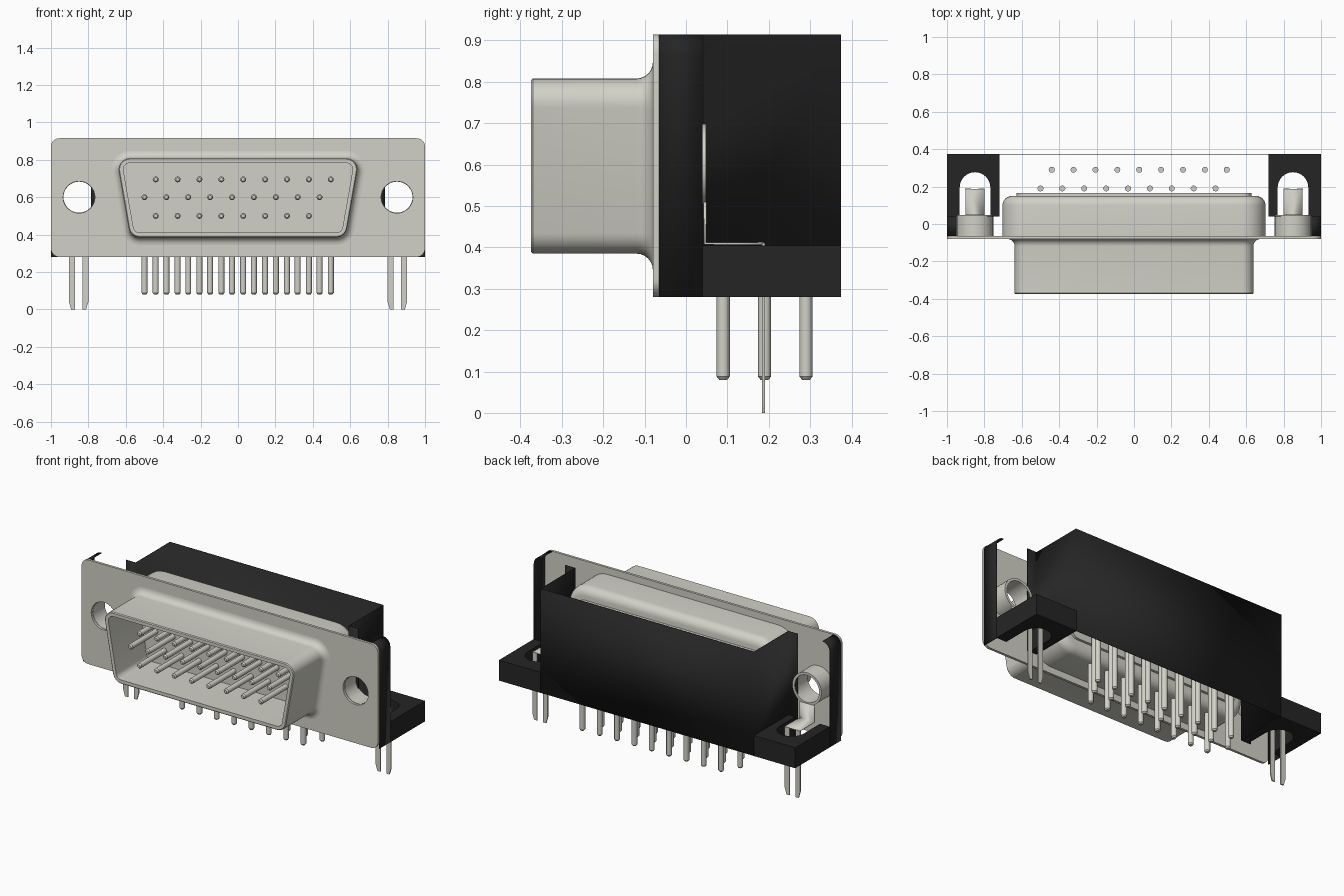
import bpy, bmesh, math
from mathutils import Vector, Matrix

cube = bpy.data.objects.get("Cube")
if cube:
    bpy.data.objects.remove(cube, do_unlink=True)


def material(name, rgb):
    m = bpy.data.materials.new(name)
    m.use_nodes = True
    m.diffuse_color = (*rgb, 1)
    b = m.node_tree.nodes["Principled BSDF"]
    b.inputs["Base Color"].default_value = (*rgb, 1)
    b.inputs["Roughness"].default_value = 0.5
    return m


METAL = material("warm grey metal", (0.645, 0.638, 0.572))
BLACK = material("black plastic", (0.0194, 0.0185, 0.0185))


def finish(name, bm, mat):
    """Turn a bmesh into an object, smooth with sharp edges above 35 degrees."""
    bmesh.ops.remove_doubles(bm, verts=bm.verts, dist=1e-5)
    bmesh.ops.recalc_face_normals(bm, faces=bm.faces)
    for f in bm.faces:
        f.smooth = True
    for e in bm.edges:
        e.smooth = e.calc_face_angle(0) < math.radians(35)
    me = bpy.data.meshes.new(name)
    bm.to_mesh(me)
    bm.free()
    me.materials.append(mat)
    ob = bpy.data.objects.new(name, me)
    bpy.context.collection.objects.link(ob)
    return ob


def arc(cx, cy, r, a0, a1, n=8):
    """Points along an arc, angles in degrees."""
    return [(cx + r * math.cos(math.radians(a0 + (a1 - a0) * i / n)),
             cy + r * math.sin(math.radians(a0 + (a1 - a0) * i / n))) for i in range(n + 1)]


def slab(name, loops, lo, hi, axis, mat):
    """Extrude a flat outline with holes from lo to hi along 'y' or 'z'."""
    cu = bpy.data.curves.new(name, 'CURVE')
    cu.dimensions, cu.fill_mode, cu.extrude = '2D', 'BOTH', (hi - lo) / 2
    for pts in loops:
        sp = cu.splines.new('POLY')
        sp.points.add(len(pts) - 1)
        for p, q in zip(sp.points, pts):
            p.co = (*q, 0, 1)
        sp.use_cyclic_u = True
    tmp = bpy.data.objects.new(name, cu)
    me = bpy.data.meshes.new_from_object(tmp)
    bm = bmesh.new()
    bm.from_mesh(me)
    bpy.data.objects.remove(tmp)
    bpy.data.curves.remove(cu)
    bpy.data.meshes.remove(me)
    mid = (lo + hi) / 2
    for v in bm.verts:
        x, y, z = v.co
        v.co = (x, z + mid, y) if axis == 'y' else (x, y, z + mid)
    return finish(name, bm, mat)


def ribbon(name, pts, sweep, mat, thickness):
    """Sweep an open path of 3D points along a vector into a thin sheet."""
    bm = bmesh.new()
    a = [bm.verts.new(p) for p in pts]
    b = [bm.verts.new(Vector(p) + Vector(sweep)) for p in pts]
    for i in range(len(pts) - 1):
        bm.faces.new((a[i], a[i + 1], b[i + 1], b[i]))
    ob = finish(name, bm, mat)
    mod = ob.modifiers.new("thickness", 'SOLIDIFY')
    mod.thickness, mod.offset = thickness, 0
    return ob


def d_ring(o, y):
    """Rounded trapezoid cross-section, grown by o, at depth y."""
    r = 0.06 + o
    tx, bx, tz, bz = 0.578, 0.525, 0.748, 0.445
    t = 10
    pts = (arc(tx, tz, r, -t, 90) + arc(-tx, tz, r, 90, 180 + t)
           + arc(-bx, bz, r, 180 + t, 270) + arc(bx, bz, r, 270, 360 - t))
    return [(x, y, z) for x, z in pts]


def d_loft(name, rings, mat, cap_start=False):
    """Skin through trapezoid rings and close the last one."""
    bm = bmesh.new()
    loops = [[bm.verts.new(p) for p in d_ring(*r)] for r in rings]
    for a, b in zip(loops, loops[1:]):
        for i in range(len(a)):
            j = (i + 1) % len(a)
            bm.faces.new((a[i], a[j], b[j], b[i]))
    bm.faces.new(loops[-1])
    if cap_start:
        bm.faces.new(loops[0])
    return finish(name, bm, mat)


def pins(name, starts, direction, length, r, mat):
    """Round pins with chamfered tips, all in one mesh."""
    bm = bmesh.new()
    d = Vector(direction)
    rot = d.to_track_quat('Z', 'Y').to_matrix().to_4x4()
    for s in starts:
        for r1, r2, z0, z1 in ((r, r, 0, length - r * 0.5), (r, r * 0.6, length - r * 0.5, length)):
            bmesh.ops.create_cone(bm, cap_ends=True, segments=12, radius1=r1, radius2=r2, depth=z1 - z0,
                                  matrix=Matrix.Translation(Vector(s) + d * (z0 + z1) / 2) @ rot)
    return finish(name, bm, mat)


def circle(cx, cy, r):
    return arc(cx, cy, r, 0, 360, 32)[:-1]


# Front flange with two screw holes
R = 0.045
outline = (arc(1 - R, 0.915 - R, R, 0, 90) + arc(R - 1, 0.915 - R, R, 90, 180)
           + arc(R - 1, 0.28 + R, R, 180, 270) + arc(1 - R, 0.28 + R, R, 270, 360))
slab("front_flange", [outline, circle(0.85, 0.6, 0.085), circle(-0.85, 0.6, 0.085)],
     -0.08, -0.065, 'y', METAL)

# Hollow front shell, flared where it meets the flange
flare = [(0.04 - q, -0.12 + p) for p, q in arc(0, 0, 0.04, 0, 90, 6)]
flare = [(0.04 - 0.04 * math.sin(math.radians(a)), -0.12 + 0.04 - 0.04 * (1 - math.cos(math.radians(a))))
         for a in range(0, 91, 15)]
d_loft("front_shell", flare + [(0, -0.37), (-0.005, -0.375), (-0.025, -0.375), (-0.025, -0.07)], METAL)

# Rear shell with rounded edge, and the insert behind it
d_loft("rear_shell", [(0.065, -0.066)] + [(0.015 + p, 0.10 + q) for p, q in arc(0, 0, 0.05, 0, 90, 6)],
       METAL, True)
d_loft("rear_insert", [(-0.01, 0.14), (-0.01, 0.165)], METAL, True)

# Contact pins: rows of (first x, count, front height, rear depth, rear top)
ROWS = [(-0.44, 9, 0.695, 0.29, 0.46), (-0.50, 9, 0.60, 0.19, 0.46), (-0.44, 8, 0.50, 0.09, 0.40)]
STEP = 0.117
for i, (x0, n, z, y, top) in enumerate(ROWS):
    xs = [x0 + STEP * k for k in range(n)]
    pins(f"contact_pins_{i + 1}", [(x, -0.07, z) for x in xs], (0, -1, 0), 0.26, 0.016, METAL)
    pins(f"solder_pins_{i + 1}", [(x, y, top) for x in xs], (0, 0, -1), top - 0.08, 0.016, METAL)

# Thin bracket wall wrapping the back
ribbon("bracket_wall", [(x, y, 0.28) for x, y in
       [(0.785, 0.042), (0.72, 0.042), (0.72, 0.373), (-0.72, 0.373), (-0.72, 0.042), (-0.785, 0.042)]],
       (0, 0, 0.635), BLACK, 0.004)

for s, side in ((1, "left"), (-1, "right")):
    # Bracket foot with an arched slot open to the front
    foot = ([(0.72, 0.04), (0.768, 0.04)] + arc(0.85, 0.195, 0.082, 180, 0, 16)
            + [(0.932, 0.04), (1.0, 0.04), (1.0, 0.375), (0.72, 0.375)])
    slab(f"bracket_foot_{side}", [[(s * x, y) for x, y in foot]], 0.28, 0.405, 'z', BLACK)

    # Side skin curling over at the top
    skin = [(0.998, 0.28)] + arc(0.95, 0.865, 0.048, 0, 90)
    ribbon(f"bracket_side_{side}", [(s * x, -0.065, z) for x, z in skin], (0, 0.105, 0), BLACK, 0.004)

    # Screw sleeve
    slab(f"screw_sleeve_{side}", [circle(s * 0.85, 0.6, 0.098), circle(s * 0.85, 0.6, 0.083)],
         -0.066, 0.048, 'y', METAL)

    # Board lock: bent strap with two tapered prongs
    ribbon(f"board_lock_strap_{side}", [(s * 0.80, 0.046, 0.51), (s * 0.80, 0.046, 0.409),
           (s * 0.80, 0.188, 0.409)], (s * 0.10, 0, 0), METAL, 0.007)
    for k, name in ((-1, "inner"), (1, "outer")):
        prong = [(0.02, 0.41), (0.02, 0.0), (0.04, 0.0), (0.052, 0.04), (0.052, 0.41)]
        slab(f"board_lock_prong_{name}_{side}", [[(s * (0.852 + k * x), z) for x, z in prong]],
             0.184, 0.191, 'y', METAL)
